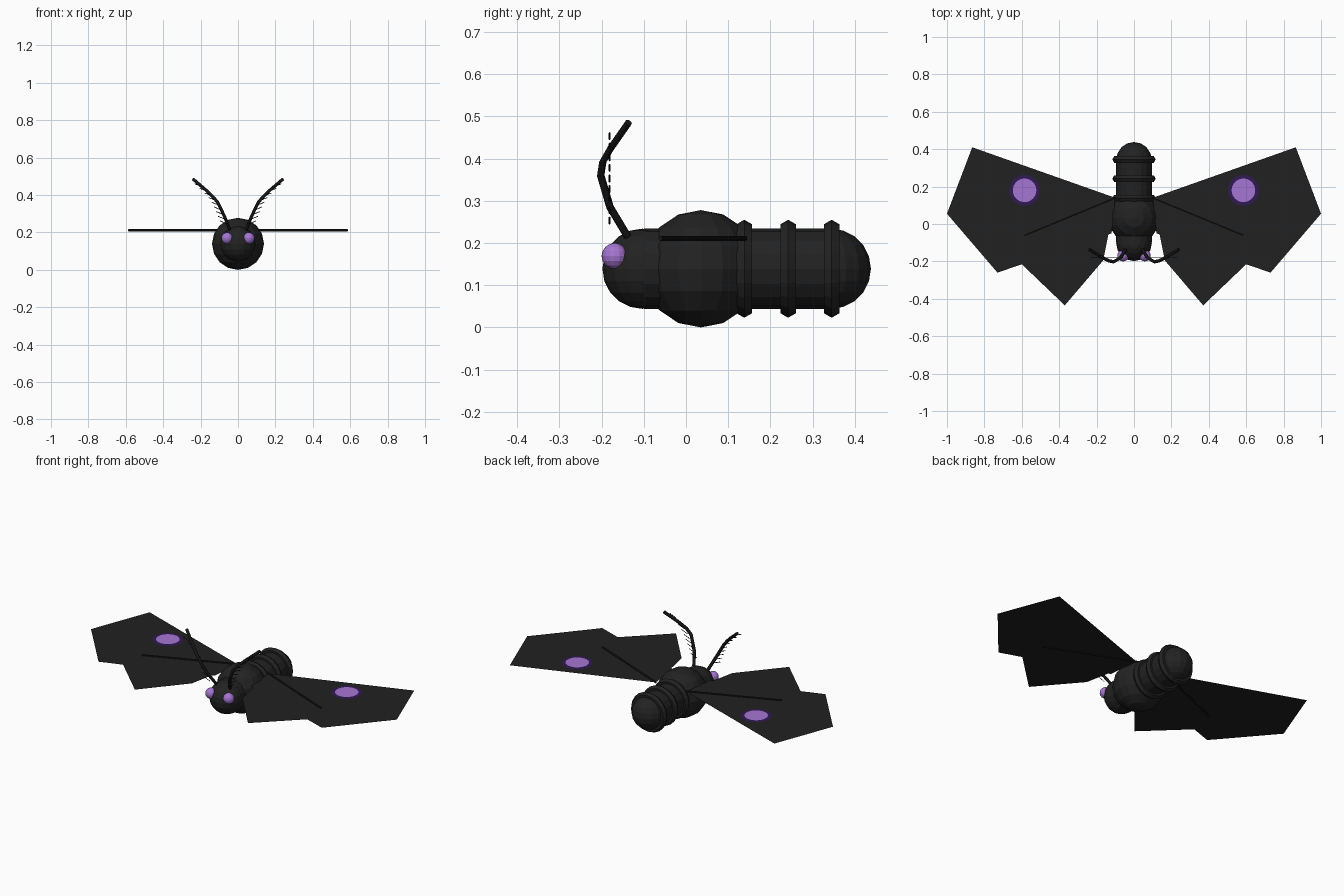
import bpy, bmesh, math
from mathutils import Vector, Matrix

cube = bpy.data.objects.get("Cube")
if cube:
    bpy.data.objects.remove(cube, do_unlink=True)


def material(name, colour):
    m = bpy.data.materials.new(name)
    m.use_nodes = True
    m.diffuse_color = (*colour, 1)
    bsdf = m.node_tree.nodes["Principled BSDF"]
    bsdf.inputs["Base Color"].default_value = (*colour, 1)
    bsdf.inputs["Roughness"].default_value = 0.9
    return m


BODY = material("body charcoal", (0.016, 0.016, 0.016))
WING = material("wing charcoal", (0.015, 0.015, 0.015))
DARK = material("near black", (0.008, 0.008, 0.008))
PURPLE = material("soft purple", (0.38, 0.18, 0.65))
RING = material("deep violet", (0.03, 0.01, 0.085))
AXIS_Z = 0.139   # height of the body's centre line
WING_Z = 0.21


def finish(name, bm, mat):
    mesh = bpy.data.meshes.new(name)
    bm.to_mesh(mesh)
    bm.free()
    mesh.materials.append(mat)
    ob = bpy.data.objects.new(name, mesh)
    bpy.context.collection.objects.link(ob)
    return ob


def ball(name, centre, radius, mat, rings=8):
    bm = bmesh.new()
    bmesh.ops.create_uvsphere(bm, u_segments=16, v_segments=rings, radius=radius,
                              matrix=Matrix.Translation(centre))
    return finish(name, bm, mat)


def add_rod(bm, a, b, radius, sides=6):
    a, b = Vector(a), Vector(b)
    turn = (b - a).to_track_quat('Z', 'Y').to_matrix().to_4x4()
    bmesh.ops.create_cone(bm, cap_ends=True, segments=sides, radius1=radius, radius2=radius,
                          depth=(b - a).length, matrix=Matrix.Translation((a + b) / 2) @ turn)


def sheet(name, outline, z, mat):
    bm = bmesh.new()
    face = bm.faces.new([bm.verts.new((x, y, z)) for x, y in outline])
    face.normal_update()
    if face.normal.z < 0:
        face.normal_flip()
    return finish(name, bm, mat)


def disc(x, y, radius):
    return [(x + radius * math.cos(i * math.tau / 32), y + radius * math.sin(i * math.tau / 32))
            for i in range(32)]


# Body: head, thorax, tubular abdomen with a rounded tip
ball("head", (0, -0.103, AXIS_Z), 0.095, BODY, 10)
ball("thorax", (0, 0.035, AXIS_Z), 0.139, BODY)
bm = bmesh.new()
add_rod(bm, (0, -0.1, AXIS_Z), (0, 0.343, AXIS_Z), 0.095, 16)
finish("abdomen", bm, BODY)
ball("abdomen_tip", (0, 0.343, AXIS_Z), 0.095, BODY, 10)

# Raised bands round the abdomen
for i, y in enumerate((0.138, 0.242, 0.345)):
    bpy.ops.mesh.primitive_torus_add(major_segments=20, minor_segments=6, major_radius=0.095,
                                     minor_radius=0.021, location=(0, y, AXIS_Z),
                                     rotation=(math.pi / 2, 0, 0))
    band = bpy.context.object
    band.name = f"abdomen_band_{i + 1}"
    band.data.materials.append(BODY)

FOREWING = [(0.1, 0.14), (0.865, 0.41), (1.0, 0.055), (0.73, -0.26), (0.12, -0.05)]
HINDWING = [(0.11, 0.08), (0.165, -0.195), (0.37, -0.435), (0.6, -0.215), (0.66, -0.16)]
ANTENNA = [(0.045, -0.138, 0.215), (0.072, -0.18, 0.285), (0.108, -0.202, 0.36),
           (0.135, -0.197, 0.392), (0.17, -0.178, 0.425), (0.24, -0.136, 0.485)]

for side, s in (("left", 1), ("right", -1)):
    def flip(points):
        return [(s * p[0], *p[1:]) for p in points]

    # Eyes
    ball(f"{side}_eye", (s * 0.058, -0.169, 0.169), 0.031, PURPLE)

    # Paper-thin wings, vein and eyespot
    sheet(f"{side}_forewing", flip(FOREWING), WING_Z, WING)
    sheet(f"{side}_hindwing", flip(HINDWING), WING_Z - 0.002, WING)
    bm = bmesh.new()
    add_rod(bm, (s * 0.1, 0.14, WING_Z + 0.001), (s * 0.585, -0.06, WING_Z + 0.001), 0.006)
    finish(f"{side}_wing_vein", bm, DARK)
    sheet(f"{side}_eyespot_rim", flip(disc(0.585, 0.18, 0.083)), WING_Z + 0.002, RING)
    sheet(f"{side}_eyespot", flip(disc(0.585, 0.18, 0.063)), WING_Z + 0.004, PURPLE)

    # Curved antenna
    curve = bpy.data.curves.new(f"{side}_antenna", 'CURVE')
    curve.dimensions = '3D'
    curve.bevel_depth = 0.009
    curve.bevel_resolution = 1
    curve.use_fill_caps = True
    spline = curve.splines.new('POLY')
    spline.points.add(len(ANTENNA) - 1)
    for point, co in zip(spline.points, flip(ANTENNA)):
        point.co = (*co, 1)
    curve.materials.append(DARK)
    bpy.context.collection.objects.link(bpy.data.objects.new(f"{side}_antenna", curve))

    # Fine barbs along the outer side of the antenna
    bm = bmesh.new()
    for i in range(9):
        z = 0.245 + 0.025 * i
        for a, b in zip(ANTENNA, ANTENNA[1:]):
            if a[2] <= z < b[2]:
                x = a[0] + (b[0] - a[0]) * (z - a[2]) / (b[2] - a[2])
        add_rod(bm, (s * x, -0.181, z), (s * (x + 0.04), -0.181, z + 0.016), 0.002, 4)
    finish(f"{side}_antenna_barbs", bm, DARK)
